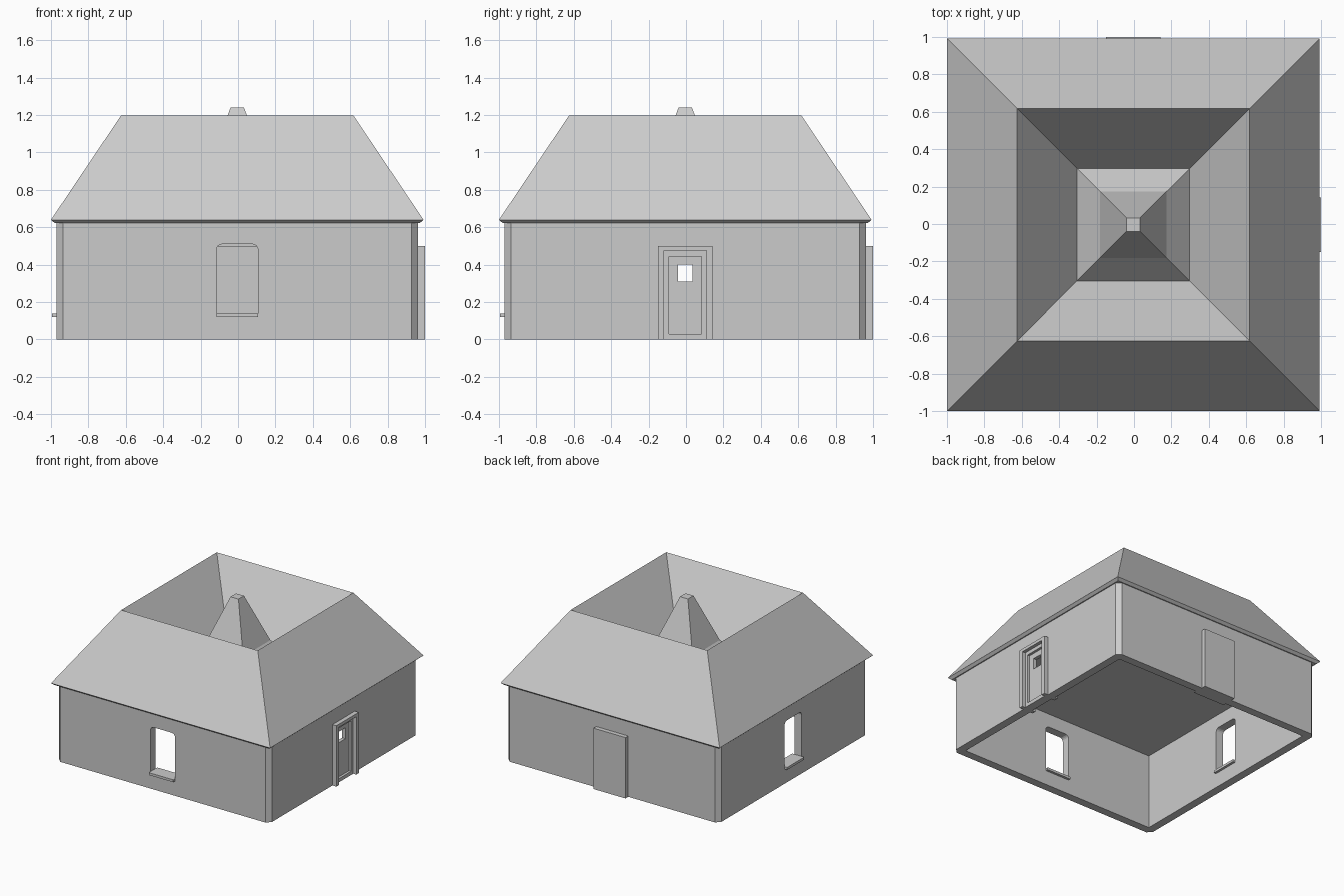
import bpy, bmesh
from math import pi
from mathutils import Matrix, Vector

cube = bpy.data.objects.get("Cube")
if cube:
    bpy.data.objects.remove(cube, do_unlink=True)

grey = bpy.data.materials.new("plain_grey")
grey.use_nodes = True
grey.diffuse_color = (0.6, 0.6, 0.6, 1)
grey.node_tree.nodes["Principled BSDF"].inputs["Base Color"].default_value = (0.6, 0.6, 0.6, 1)

CENTRE = Matrix.Translation((-0.004, -0.004, 0))
OUT, IN, WALL_TOP = 0.967, 0.9, 0.625


def finish(name, bm, turn=0):
    """Turn a part about the house axis and make it an object."""
    bm.transform(CENTRE @ Matrix.Rotation(turn, 4, 'Z'))
    bmesh.ops.recalc_face_normals(bm, faces=bm.faces)
    mesh = bpy.data.meshes.new(name)
    bm.to_mesh(mesh)
    bm.free()
    mesh.materials.append(grey)
    obj = bpy.data.objects.new(name, mesh)
    bpy.context.collection.objects.link(obj)
    return obj


def box_bm(x0, x1, y0, y1, z0, z1):
    bm = bmesh.new()
    bmesh.ops.create_cube(bm, size=1)
    size = Matrix.Diagonal((x1 - x0, y1 - y0, z1 - z0, 1))
    middle = Vector((x0 + x1, y0 + y1, z0 + z1)) / 2
    bm.transform(Matrix.Translation(middle) @ size)
    return bm


def box(name, turn, *bounds):
    return finish(name, box_bm(*bounds), turn)


def bevel_edges(bm, test, width, segments):
    edges = [e for e in bm.edges if test(e.verts[0].co, e.verts[1].co)]
    bmesh.ops.bevel(bm, geom=edges, offset=width, segments=segments,
                    profile=0.5, affect='EDGES')


def cut(target, cutter):
    """Cut one part out of another and drop the cutter."""
    mod = target.modifiers.new("cut", 'BOOLEAN')
    mod.operation, mod.solver, mod.object = 'DIFFERENCE', 'EXACT', cutter
    bpy.context.view_layer.objects.active = target
    bpy.ops.object.modifier_apply(modifier=mod.name)
    bpy.data.objects.remove(cutter, do_unlink=True)


# Walls: chamfered outer corners, hollow inside
bm = box_bm(-OUT, OUT, -OUT, OUT, 0, WALL_TOP)
bevel_edges(bm, lambda a, b: abs(a.z - b.z) > 0.1, 0.035, 1)
walls = finish("walls", bm)
cut(walls, box("room_cutter", 0, -IN, IN, -IN, IN, -0.1, 0.8))

# Windows: round-topped openings with sills, in the front and right walls
for side, turn in (("front", 0), ("right", -pi / 2)):
    bm = box_bm(-0.111, 0.111, -1.1, -0.8, 0.13, 0.51)
    bevel_edges(bm, lambda a, b: min(a.z, b.z) > 0.4 and abs(a.y - b.y) > 0.1, 0.03, 4)
    cut(walls, finish("window_cutter", bm, turn))
    box(side + "_window_sill", turn, -0.111, 0.111, -0.99, -0.88, 0.12, 0.14)

# Doors: frame, recessed leaf with sunk panel and peephole, in the back and left walls
for side, turn in (("back", pi), ("left", pi / 2)):
    cut(walls, box("doorway_cutter", turn, -0.13, 0.13, -1.1, -0.8, -0.1, 0.49))
    frame = box(side + "_door_frame", turn, -0.145, 0.145, -1.003, -0.875, 0, 0.5)
    cut(frame, box("frame_cutter", turn, -0.113, 0.113, -1.1, -0.8, -0.1, 0.475))
    leaf = box(side + "_door", turn, -0.113, 0.113, -0.975, -0.905, 0, 0.475)
    for y0, y1 in ((-1.1, -0.955), (-0.925, -0.8)):
        cut(leaf, box("panel_cutter", turn, -0.087, 0.087, y0, y1, 0.03, 0.445))
    cut(leaf, box("hole_cutter", turn, -0.04, 0.04, -1.1, -0.8, 0.31, 0.4))

# Roof: square rings rise to the rim, fall to the inner valley, rise to the central spike
rings = ((0.975, 0.622), (0.996, 0.64), (0.621, 1.198), (0.3, 0.72), (0.177, 0.86), (0.036, 1.24))
bm = bmesh.new()
loops = [[bm.verts.new((sx * half, sy * half, z))
          for sx, sy in ((-1, -1), (1, -1), (1, 1), (-1, 1))] for half, z in rings]
for low, high in zip(loops, loops[1:]):
    for i in range(4):
        j = (i + 1) % 4
        bm.faces.new((low[i], low[j], high[j], high[i]))
bm.faces.new(loops[0][::-1])
bm.faces.new(loops[-1])
finish("roof", bm)
